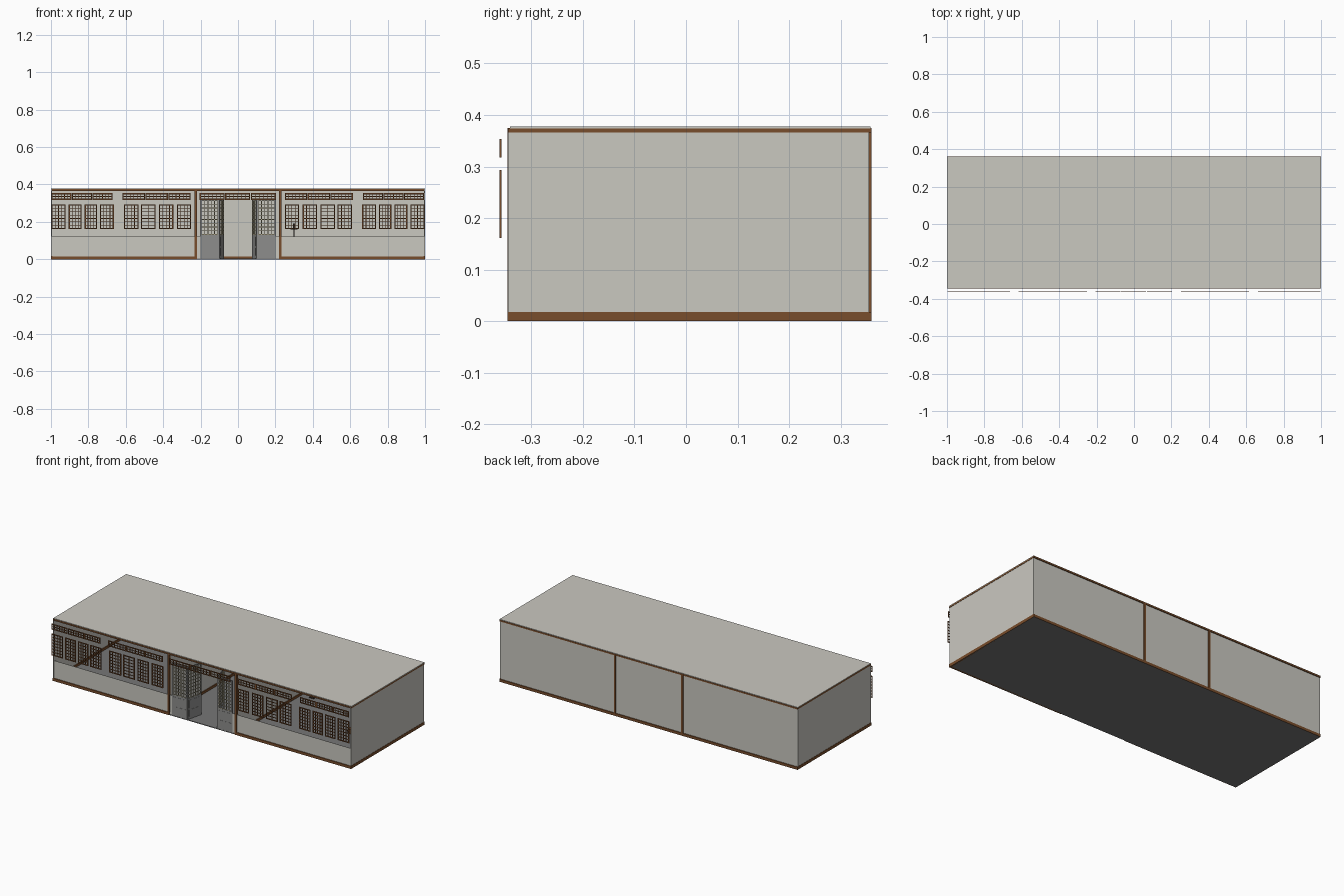
import bpy, bmesh, math
from mathutils import Matrix, Vector

if "Cube" in bpy.data.objects:
    bpy.data.objects.remove(bpy.data.objects["Cube"])


def material(name, rgb):
    m = bpy.data.materials.new(name)
    m.diffuse_color = (*rgb, 1)
    m.use_nodes = True
    m.node_tree.nodes["Principled BSDF"].inputs["Base Color"].default_value = m.diffuse_color
    return m


PLASTER = material("warm_grey_plaster", (0.59, 0.58, 0.53))
WOOD = material("brown_wood", (0.19, 0.075, 0.025))
GREY = material("door_grey", (0.27, 0.27, 0.265))
FLOOR = material("floor_grey", (0.18, 0.18, 0.18))
BEIGE = material("beige_lattice", (0.42, 0.38, 0.26))
DARK = material("dark_metal", (0.03, 0.02, 0.015))


def boxes(name, spans, mat):
    """One object made of boxes given as (x0, x1, y0, y1, z0, z1)."""
    bm = bmesh.new()
    for x0, x1, y0, y1, z0, z1 in spans:
        mid = Vector(((x0 + x1) / 2, (y0 + y1) / 2, (z0 + z1) / 2))
        size = Matrix.Diagonal((x1 - x0, y1 - y0, z1 - z0, 1))
        bmesh.ops.create_cube(bm, size=1, matrix=Matrix.Translation(mid) @ size)
    me = bpy.data.meshes.new(name)
    bm.to_mesh(me)
    bm.free()
    me.materials.append(mat)
    ob = bpy.data.objects.new(name, me)
    bpy.context.collection.objects.link(ob)
    return ob


def lattice(x0, x1, z0, z1, cols, rows, y0, y1, frame, bar):
    """Spans of a rectangular frame filled with crossing bars."""
    out = []
    for i in range(cols + 1):
        w = frame if i in (0, cols) else bar
        c = x0 + frame / 2 + (x1 - x0 - frame) * i / cols
        out.append((c - w / 2, c + w / 2, y0, y1, z0, z1))
    for i in range(rows + 1):
        w = frame if i in (0, rows) else bar
        c = z0 + frame / 2 + (z1 - z0 - frame) * i / rows
        out.append((x0, x1, y0 + 0.0003, y1 - 0.0003, c - w / 2, c + w / 2))
    return out


F, B = -0.34, 0.355   # front and back wall planes
P = 0.225             # partition position

# Shell: roof, floor and thin walls
boxes("roof", [(-1, 1, -0.342, 0.358, 0.374, 0.378)], PLASTER)
boxes("floor", [(-0.998, 0.998, -0.343, 0.358, 0.0, 0.004)], FLOOR)
boxes("back_wall", [(-0.998, 0.998, B - 0.003, B, 0.002, 0.375)], PLASTER)
boxes("side_walls", [(s * 0.997 - 0.0015, s * 0.997 + 0.0015, -0.345, B, 0.002, 0.375)
                     for s in (-1, 1)], PLASTER)
boxes("partition_walls", [(s * P - 0.0015, s * P + 0.0015, F, B, 0.004, 0.375)
                          for s in (-1, 1)], PLASTER)
boxes("sill_walls", [(-0.997, -P, F - 0.001, F + 0.001, 0.004, 0.122),
                     (P, 0.997, F - 0.001, F + 0.001, 0.004, 0.122)], PLASTER)

# Timber frame around the outer edges
boxes("top_beams", [(-1, 1, -0.345, -0.335, 0.366, 0.375),
                    (-1, 1, 0.350, 0.360, 0.366, 0.375),
                    (-1, -0.993, -0.343, 0.36, 0.366, 0.375),
                    (0.993, 1, -0.343, 0.36, 0.366, 0.375)], WOOD)
boxes("base_beams", [(-1, -P, -0.346, -0.334, 0, 0.016),
                     (P, 1, -0.346, -0.334, 0, 0.016),
                     (-1, 1, 0.347, 0.36, 0, 0.016),
                     (-1, -0.991, -0.346, 0.36, 0, 0.018),
                     (0.991, 1, -0.346, 0.36, 0, 0.018)], WOOD)
boxes("partition_baseboards", [(s * P - 0.006, s * P + 0.006, F, B, 0.001, 0.018)
                               for s in (-1, 1)], WOOD)
boxes("posts", [(s * 0.226 - 0.006, s * 0.226 + 0.006, y0, y0 + 0.013, 0, 0.375)
                for s in (-1, 1) for y0 in (-0.346, 0.347)], WOOD)

# Lattice windows: four per bay, hung just ahead of the sill walls
windows = [(0.25, 0.326), (0.346, 0.422), (0.44, 0.518), (0.532, 0.61),
           (0.664, 0.738), (0.753, 0.82), (0.836, 0.905), (0.922, 0.998)]
spans = []
for s in (-1, 1):
    for i, (a, b) in enumerate(windows):
        x0, x1 = sorted((s * a, s * b))
        cols = 2 if i == 2 else 4
        spans += lattice(x0, x1, 0.161, 0.293, cols, 7, -0.362, -0.358, 0.006, 0.0035)
boxes("lattice_windows", spans, WOOD)

# Transom lights: three per bay and over the doorway
spans = []
for a, b in ((-0.998, -0.668), (-0.617, -0.25), (-0.205, 0.205), (0.25, 0.617), (0.668, 0.998)):
    step = (b - a) / 3
    for i in range(3):
        spans += lattice(a + step * i, a + step * (i + 1) - 0.003, 0.318, 0.353,
                         6, 2, -0.362, -0.358, 0.006, 0.003)
boxes("transom_lattices", spans, WOOD)


# Folding doors: one leaf flush with the front, one swung inward
def door_leaf(name, side, angle, hinge_x):
    w, h = (0.1, 0.32)
    t = 0.002
    frame = [(0, w, -t, t, 0.003, 0.13), (0, 0.006, -t, t, 0.13, h),
             (w - 0.006, w, -t, t, 0.13, h), (0, w, -t, t, h - 0.006, h),
             (0.01, w - 0.01, -t - 0.001, t + 0.001, 0.02, 0.06),
             (0.01, w - 0.01, -t - 0.001, t + 0.001, 0.07, 0.118)]
    parts = [boxes(name + "_panel", frame, GREY),
             boxes(name + "_lattice", lattice(0.004, w - 0.004, 0.13, h - 0.004, 5, 9,
                                              -0.0014, 0.0014, 0.004, 0.004), BEIGE)]
    turn = Matrix.Translation((hinge_x, F, 0)) @ Matrix.Rotation(angle, 4, 'Z')
    for ob in parts:
        ob.data.transform(Matrix.Diagonal((side, 1, 1, 1)) @ turn)
        if side < 0:
            ob.data.flip_normals()


for side, label in ((-1, "left"), (1, "right")):
    door_leaf(label + "_fixed_door", side, 0, 0.102)
    door_leaf(label + "_open_door", side, math.radians(104), 0.1)
boxes("door_jambs", [(s * 0.21 - 0.008, s * 0.21 + 0.008, F - 0.001, F + 0.001, 0.004, 0.122)
                     for s in (-1, 1)], PLASTER)

# Small furnishings: low bench and a slim stand
boxes("low_bench", [(0.72, 0.775, 0.02, 0.2, -0.0005 + 0.0005, 0.03)], WOOD)
boxes("slim_stand", [(0.285, 0.315, 0.275, 0.305, 0.0, 0.008),
                     (0.298, 0.302, 0.288, 0.292, 0.008, 0.16),
                     (0.282, 0.318, 0.272, 0.308, 0.16, 0.166),
                     (0.295, 0.305, 0.285, 0.295, 0.166, 0.19)], DARK)
